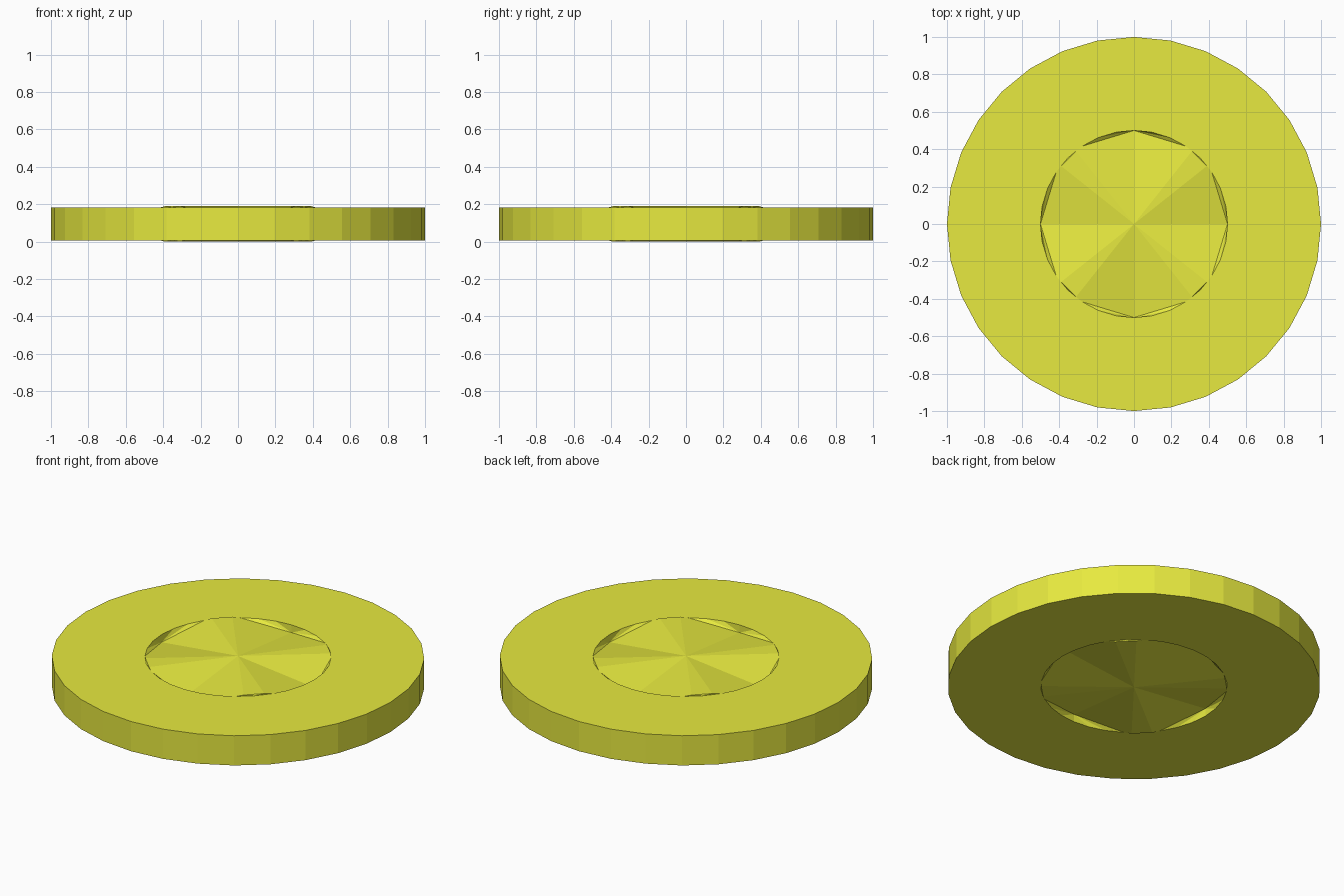
import bpy, bmesh
from math import sin, cos, radians

if "Cube" in bpy.data.objects:
    bpy.data.objects.remove(bpy.data.objects["Cube"])

H = 0.19            # overall height
RING_TOP = 0.183    # ring faces sit slightly inside the overall height
LOW = 0.137         # depth of the folded valleys

mat = bpy.data.materials.new("yellow")
mat.diffuse_color = (0.80, 0.82, 0.05, 1)
mat.use_nodes = True
mat.node_tree.nodes["Principled BSDF"].inputs["Base Color"].default_value = mat.diffuse_color


def pt(r, deg, z):
    return (r * cos(radians(deg)), r * sin(radians(deg)), z)


def make_object(name, polys):
    bm = bmesh.new()
    for poly in polys:
        bm.faces.new([bm.verts.new(p) for p in poly])
    bmesh.ops.remove_doubles(bm, verts=bm.verts, dist=0.0002)
    mesh = bpy.data.meshes.new(name)
    bm.to_mesh(mesh)
    bm.free()
    mesh.materials.append(mat)
    obj = bpy.data.objects.new(name, mesh)
    bpy.context.collection.objects.link(obj)
    return obj


def add_with_underside(polys, poly):
    # keep the upper face and add its mirror image on the underside
    polys.append(poly)
    polys.append([(x, y, H - z) for x, y, z in reversed(poly)])


# Flat outer ring: 32 sides, open in the middle
STEP = 360 / 32
ring = []
for i in range(32):
    a, b = i * STEP, (i + 1) * STEP
    add_with_underside(ring, [pt(0.5, a, RING_TOP), pt(1, a, RING_TOP),
                              pt(1, b, RING_TOP), pt(0.5, b, RING_TOP)])
    ring.append([pt(1, a, H - RING_TOP), pt(1, b, H - RING_TOP),
                 pt(1, b, RING_TOP), pt(1, a, RING_TOP)])
make_object("outer_ring", ring)

# Folded centre: four flat ridges on the diagonals, valleys on the axes
centre = []
hub = (0, 0, H)
for q in range(0, 360, 90):
    low_a, low_b = pt(0.5, q, LOW), pt(0.5, q + 90, LOW)
    high_a, high_b = pt(0.498, q + 38.5, H), pt(0.498, q + 51.5, H)
    for tri in ([hub, low_a, high_a], [hub, high_a, high_b], [hub, high_b, low_b],
                [high_a, pt(0.5, q + 45, RING_TOP), high_b]):
        add_with_underside(centre, tri)
    # Sloping walls that fan from each valley end up to the ring's inner edge
    for k in range(3):
        add_with_underside(centre, [low_a, pt(0.5, q + (k + 1) * STEP, RING_TOP),
                                    pt(0.5, q + k * STEP, RING_TOP)])
        add_with_underside(centre, [low_b, pt(0.5, q + 90 - k * STEP, RING_TOP),
                                    pt(0.5, q + 90 - (k + 1) * STEP, RING_TOP)])
    mid_a, mid_b = pt(0.5, q + 3 * STEP, RING_TOP), pt(0.5, q + 5 * STEP, RING_TOP)
    mid = pt(0.5, q + 45, RING_TOP)
    for tri in ([low_a, high_a, mid_a], [mid_a, high_a, mid],
                [low_b, mid_b, high_b], [mid_b, mid, high_b]):
        add_with_underside(centre, tri)
make_object("folded_centre", centre)
